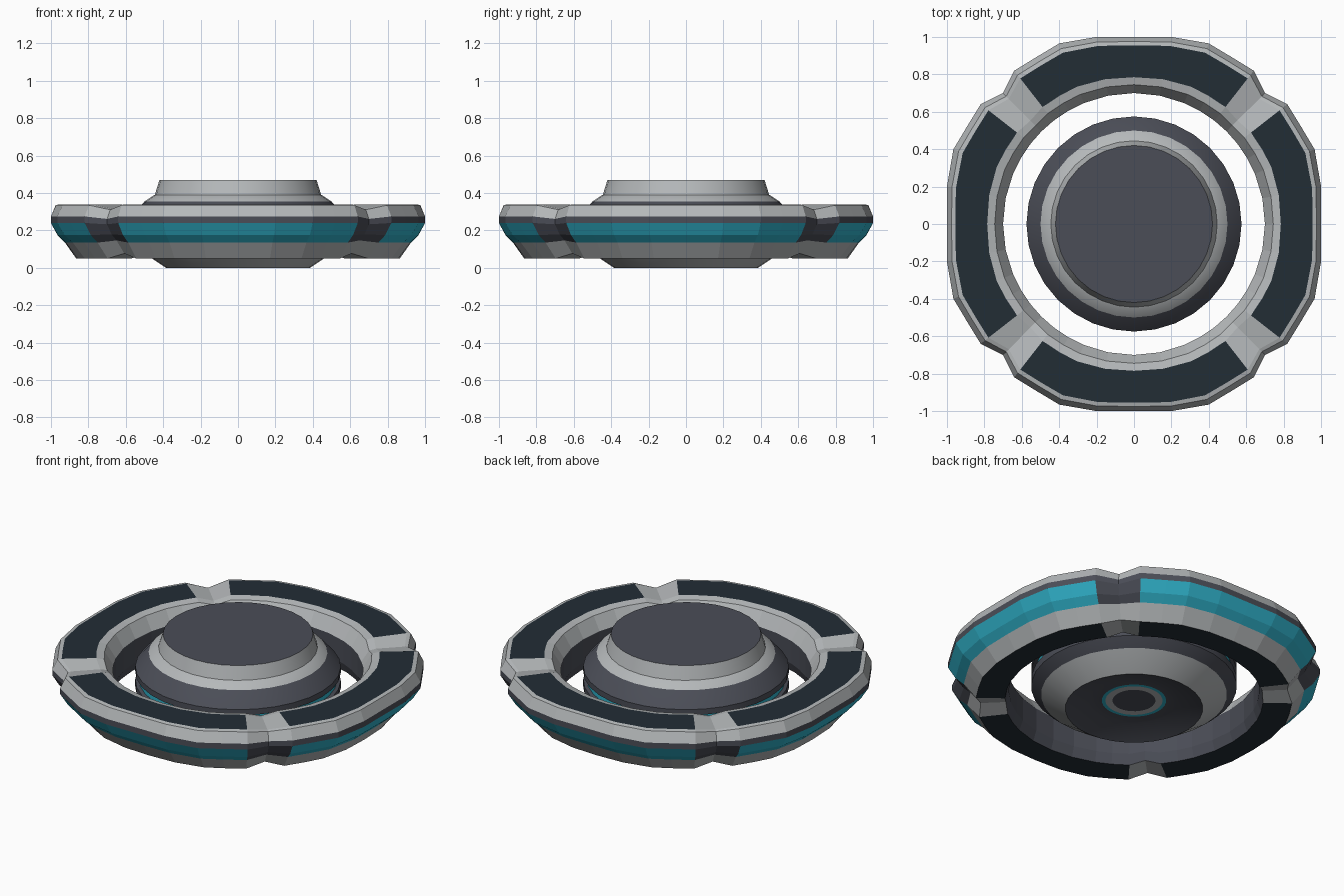
import bpy, bmesh
from math import radians, sin, cos

cube = bpy.data.objects.get("Cube")
if cube:
    bpy.data.objects.remove(cube)


def material(name, colour):
    m = bpy.data.materials.new(name)
    m.use_nodes = True
    m.diffuse_color = (*colour, 1)
    bsdf = next(n for n in m.node_tree.nodes if n.type == 'BSDF_PRINCIPLED')
    bsdf.inputs["Base Color"].default_value = (*colour, 1)
    return m


LIGHT, DARK, PANEL, TEAL = range(4)
MATERIALS = [
    material("light_grey", (0.46, 0.48, 0.49)),
    material("dark_grey", (0.07, 0.075, 0.095)),
    material("panel_black", (0.016, 0.026, 0.036)),
    material("teal", (0.03, 0.45, 0.6)),
]


def revolve(name, profile, angles, closed=False, warp=None, recolour=None):
    """Sweep (radius, height, colour of the next strip) points around z."""
    bm = bmesh.new()
    rows = []
    for a in angles:
        row = []
        for r, z, _ in profile:
            if warp:
                r, z = warp(r, z, a)
            row.append(bm.verts.new((r * cos(radians(a)), r * sin(radians(a)), z)))
        rows.append(row)
    n = len(profile)
    for i, row in enumerate(rows):
        j = (i + 1) % len(rows)
        nxt = rows[j]
        for k in range(n if closed else n - 1):
            m = (k + 1) % n
            face = bm.faces.new((row[k], nxt[k], nxt[m], row[m]))
            c = profile[k][2]
            face.material_index = recolour(c, angles[i]) if recolour else c
    bmesh.ops.remove_doubles(bm, verts=bm.verts, dist=1e-5)
    bmesh.ops.recalc_face_normals(bm, faces=bm.faces)
    mesh = bpy.data.meshes.new(name)
    bm.to_mesh(mesh)
    bm.free()
    for m in MATERIALS:
        mesh.materials.append(m)
    ob = bpy.data.objects.new(name, mesh)
    bpy.context.collection.objects.link(ob)
    return ob


# Outer ring: one quadrant of angles with its outer bulge, repeated four times
BULGE = {0: 1.0, 11.3: 1.02, 22.5: 1.045, 30: 1.034, 38: 1.04, 45: 0.99,
         52: 1.04, 60: 1.034, 67.5: 1.045, 78.7: 1.02}
ring_angles = [q * 90 + a for q in range(4) for a in BULGE]


def ring_warp(r, z, angle):
    a = min(BULGE, key=lambda b: abs(b - angle % 90))
    r *= 1 + (BULGE[a] - 1) * (r - 0.7) / 0.3
    if a == 45:  # pinched joint
        z = 0.2 + (z - 0.2) * 0.82
    return r, z


def ring_colour(c, angle):
    if 37 < angle % 90 < 50:  # joints between the panels
        return {PANEL: LIGHT, TEAL: DARK}.get(c, c)
    return c


ring_profile = [
    (0.865, 0.05, LIGHT), (0.925, 0.135, TEAL), (0.965, 0.175, TEAL),
    (1.0, 0.24, DARK), (1.0, 0.275, LIGHT), (0.975, 0.335, LIGHT),
    (0.955, 0.34, PANEL), (0.785, 0.34, LIGHT), (0.745, 0.33, LIGHT),
    (0.70, 0.25, DARK), (0.70, 0.11, DARK), (0.72, 0.05, PANEL),
]
revolve("outer_ring", ring_profile, ring_angles, True, ring_warp, ring_colour)

# Central hub with a glowing groove and a recessed underside
hub_profile = [
    (0, 0.05, DARK), (0.12, 0.05, LIGHT), (0.16, 0.05, TEAL),
    (0.18, 0.05, DARK), (0.25, 0.05, DARK), (0.385, 0, LIGHT),
    (0.52, 0.09, DARK), (0.575, 0.14, DARK), (0.575, 0.185, DARK),
    (0.555, 0.19, TEAL), (0.555, 0.23, DARK), (0.575, 0.235, DARK),
    (0.575, 0.27, DARK), (0.50, 0.355, LIGHT), (0.455, 0.385, LIGHT),
    (0.445, 0.39, LIGHT), (0.42, 0.47, DARK), (0, 0.47, DARK),
]
hub = revolve("central_hub", hub_profile, [i * 360 / 32 for i in range(32)])

bpy.ops.object.select_all(action='DESELECT')
hub.select_set(True)
bpy.context.view_layer.objects.active = hub
bpy.ops.object.shade_smooth_by_angle(angle=radians(25))
